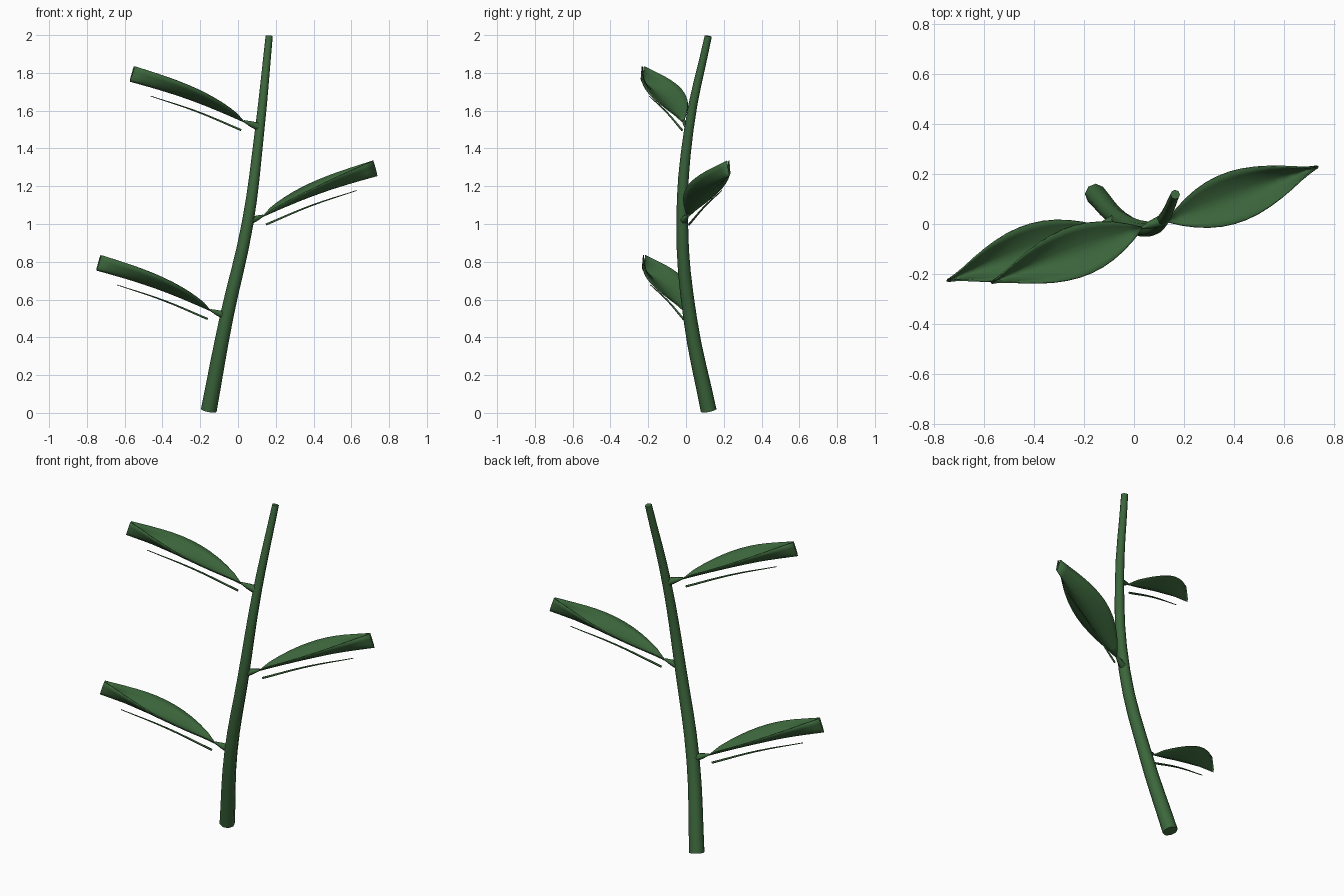
import bpy, bmesh, math
from mathutils import Matrix, Vector

cube = bpy.data.objects.get("Cube")
if cube:
    bpy.data.objects.remove(cube, do_unlink=True)

green = bpy.data.materials.new("leaf_green")
green.use_nodes = True
green.diffuse_color = (0.045, 0.135, 0.045, 1)
green.node_tree.nodes["Principled BSDF"].inputs["Base Color"].default_value = green.diffuse_color


def tube(name, points, radii, sides_level, matrix=None):
    """Tapered round tube through the given points."""
    curve = bpy.data.curves.new(name, 'CURVE')
    curve.dimensions = '3D'
    curve.bevel_depth = 1
    curve.bevel_resolution = sides_level
    curve.resolution_u = 4
    curve.use_fill_caps = True
    spline = curve.splines.new('BEZIER')
    spline.bezier_points.add(len(points) - 1)
    for bp, co, r in zip(spline.bezier_points, points, radii):
        bp.co = co
        bp.radius = r
        bp.handle_left_type = bp.handle_right_type = 'AUTO'
    curve.materials.append(green)
    obj = bpy.data.objects.new(name, curve)
    bpy.context.collection.objects.link(obj)
    if matrix:
        obj.matrix_world = matrix
    return obj


LENGTH, HALF_WIDTH, CUP, ARCH = 0.675, 0.1, 0.08, 0.015


def arch(t):
    return ARCH * math.sin(math.pi * t)


def leaf_blade(name, matrix):
    """Cupped blade along local x: narrow at both ends, rim rising to the tip."""
    rows, cols = 12, 8
    bm = bmesh.new()
    grid = []
    for i in range(rows + 1):
        t = i / rows
        width = max(HALF_WIDTH * math.sin(math.pi * t ** 0.9), 0.003)
        cup = CUP * t ** 0.6
        row = []
        for j in range(cols + 1):
            s = 2 * j / cols - 1
            row.append(bm.verts.new((t * LENGTH, s * width, arch(t) + cup * abs(s) ** 1.5)))
        grid.append(row)
    for a, b in zip(grid, grid[1:]):
        for j in range(cols):
            bm.faces.new((a[j], b[j], b[j + 1], a[j + 1])).smooth = True
    mesh = bpy.data.meshes.new(name)
    bm.to_mesh(mesh)
    bm.free()
    mesh.materials.append(green)
    obj = bpy.data.objects.new(name, mesh)
    bpy.context.collection.objects.link(obj)
    obj.matrix_world = matrix
    solid = obj.modifiers.new("thickness", 'SOLIDIFY')
    solid.thickness = 0.006


# Main stem
stem_points = [(-0.155, 0.12, 0.012), (-0.062, 0.022, 0.5), (0.05, -0.02, 1.0),
               (0.115, 0.015, 1.5), (0.165, 0.118, 1.995)]
tube("stem", stem_points, [0.042, 0.036, 0.031, 0.025, 0.019], 2)

# Three leaves alternating along the stem, each with a stalk and a vein below
names = ["lower", "middle", "upper"]
for name, node, heading in zip(names, stem_points[1:4], (200, 20, 200)):
    yaw = math.radians(heading)
    out = Vector((math.cos(yaw), math.sin(yaw), 0))
    base = Vector(node) + out * 0.09 + Vector((0, 0, 0.045))
    start = Vector(node) + Vector((0, 0, 0.012))
    tube(name + "_leaf_stalk", [start, start.lerp(base, 0.5), base], [0.024, 0.017, 0.006], 1)
    frame = (Matrix.Translation(base) @ Matrix.Rotation(yaw, 4, 'Z')
             @ Matrix.Rotation(math.radians(-18.5), 4, 'Y'))
    leaf_blade(name + "_leaf_blade", frame)
    vein = [(t * LENGTH, 0, arch(t) - 0.05) for t in (0, 0.4, 0.8)]
    tube(name + "_leaf_vein", vein, [0.006, 0.0045, 0.002], 1, frame)
